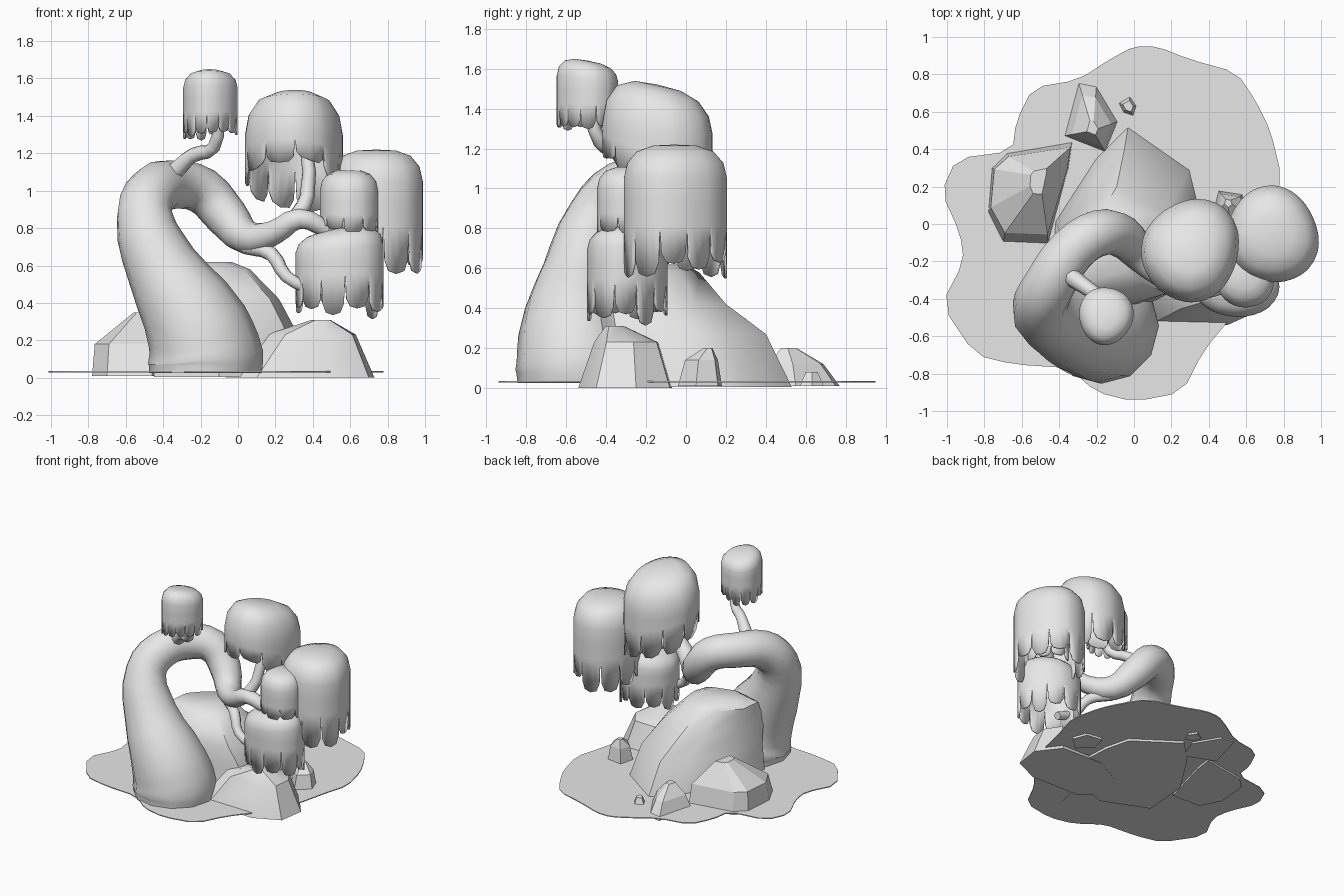
import bpy, bmesh, math, random
from mathutils import Vector

cube = bpy.data.objects.get("Cube")
if cube:
    bpy.data.objects.remove(cube, do_unlink=True)

random.seed(4)

grey = bpy.data.materials.new("light grey")
grey.use_nodes = True
grey.diffuse_color = (.8, .8, .8, 1)
for node in grey.node_tree.nodes:
    if node.type == "BSDF_PRINCIPLED":
        node.inputs["Base Color"].default_value = (.8, .8, .8, 1)


def make_active(obj):
    bpy.ops.object.select_all(action="DESELECT")
    obj.select_set(True)
    bpy.context.view_layer.objects.active = obj


def finish(name, bm, smooth_angle=None):
    """Turn a bmesh into a named object, optionally smooth."""
    bmesh.ops.recalc_face_normals(bm, faces=bm.faces[:])
    mesh = bpy.data.meshes.new(name)
    bm.to_mesh(mesh)
    bm.free()
    obj = bpy.data.objects.new(name, mesh)
    bpy.context.collection.objects.link(obj)
    mesh.materials.append(grey)
    if smooth_angle:
        make_active(obj)
        bpy.ops.object.shade_smooth_by_angle(angle=math.radians(smooth_angle))
    return obj


def rock(name, outline, layers, z=.005, smooth_angle=None):
    """Stack scaled copies of an outline; layers are (scale x, scale y, cx, cy, z)."""
    bm = bmesh.new()
    rings = [[bm.verts.new((x, y, z)) for x, y in outline]]
    for sx, sy, cx, cy, height in layers:
        rings.append([bm.verts.new((cx + (x - cx) * sx, cy + (y - cy) * sy, height))
                      for x, y in outline])
    count = len(outline)
    for low, high in zip(rings, rings[1:]):
        for i in range(count):
            j = (i + 1) % count
            bm.faces.new((low[i], low[j], high[j], high[i]))
    bm.faces.new(rings[0])
    bm.faces.new(rings[-1])
    return finish(name, bm, smooth_angle)


def rounded(outline, cut=.22):
    """Cut the corners of an outline once."""
    points = [Vector(p) for p in outline]
    result = []
    for a, b in zip(points, points[1:] + points[:1]):
        result += [a.lerp(b, cut), b.lerp(a, cut)]
    return result


def limb(name, path, sides=3):
    """Tapered tube through points given as (x, y, z, radius)."""
    curve = bpy.data.curves.new(name, "CURVE")
    curve.dimensions = "3D"
    curve.bevel_depth = 1
    curve.bevel_resolution = sides
    curve.resolution_u = 3
    curve.use_fill_caps = True
    spline = curve.splines.new("BEZIER")
    spline.bezier_points.add(len(path) - 1)
    for point, (x, y, z, radius) in zip(spline.bezier_points, path):
        point.co = (x, y, z)
        point.radius = radius
        point.handle_left_type = point.handle_right_type = "AUTO"
    obj = bpy.data.objects.new(name, curve)
    bpy.context.collection.objects.link(obj)
    curve.materials.append(grey)
    make_active(obj)
    bpy.ops.object.convert(target="MESH")
    bpy.ops.object.shade_smooth_by_angle(angle=math.radians(50))


def crown(name, centre, size, top, brim, notch, tip, strands,
          tilt=(0, 0), longer=(0, 0)):
    """Lumpy dome whose skirt hangs down in separate round-ended strands."""
    bm = bmesh.new()
    middle = Vector(centre)
    dome = [(.42, .97), (.74, .8), (.93, .46), (1, 0)]
    flap = [(-.5, 0), (-.45, .72), (-.3, .94), (0, 1), (.3, .94), (.45, .72)]
    columns = []
    lumps = [random.uniform(0, math.tau) for _ in range(2)]
    for s in range(strands):
        reach = random.uniform(.65, 1)
        for offset, fall in flap:
            angle = (s + offset) / strands * math.tau
            lump = 1 + .04 * math.sin(2 * angle + lumps[0]) + .03 * math.sin(3 * angle + lumps[1])
            c, d = math.cos(angle) * lump, math.sin(angle) * lump
            drop = longer[0] * c + longer[1] * d
            gap = notch + drop * .5
            bottom = gap + (tip + drop - gap) * reach * fall
            column = []
            for radius, height in dome:
                x, y = c * radius, d * radius
                z = brim + (top - brim) * height + (tilt[0] * x + tilt[1] * y) * (.5 + height / 2)
                column.append(bm.verts.new((middle.x + x * size[0], middle.y + y * size[1], z)))
            # the skirt runs from the brim past the notch line to the strand end
            for z in ((brim + gap) / 2, gap, bottom):
                z = max(z, bottom) - .001 * len(column)
                column.append(bm.verts.new((middle.x + c * size[0], middle.y + d * size[1], z)))
            columns.append(column)
    peak = bm.verts.new((middle.x, middle.y, top))
    for left, right in zip(columns, columns[1:] + columns[:1]):
        bm.faces.new((peak, left[0], right[0]))
        for i in range(len(left) - 1):
            bm.faces.new((left[i], left[i + 1], right[i + 1], right[i]))
    obj = finish(name, bm, 45)
    shell = obj.modifiers.new("thickness", "SOLIDIFY")
    shell.thickness = .012


# ground patch
shore = [(0, .95), (.12, .95), (.3, .88), (.55, .81), (.65, .66), (.73, .5), (.79, .25),
         (.73, .05), (.66, -.25), (.52, -.5), (.37, -.68), (.26, -.9), (0, -.95),
         (-.2, -.9), (-.35, -.77), (-.65, -.75), (-.85, -.7), (-1.03, -.43), (-.91, -.2),
         (-.93, -.05), (-1.03, .17), (-.95, .35), (-.65, .39), (-.63, .55), (-.54, .73),
         (-.3, .77), (-.13, .88)]
rock("ground", rounded(shore), [(1, 1, 0, 0, .035)], z=.028)

# large mound behind the trunk, with a broad flat top
rock("mound",
     [(.36, -.1), (.35, .1), (.3, .3), (-.03, .53), (-.2, .36), (-.42, .02),
      (-.45, -.35), (-.1, -.5), (.3, -.35)],
     [(.9, .85, -.24, -.33, .27), (.8, .65, -.34, -.41, .42), (.6, .42, -.38, -.27, .58),
      (.4, .28, -.3, -.22, .62)], smooth_angle=40)

# boulder in front
rock("front_boulder",
     [(-.07, -.4), (.1, -.53), (.5, -.54), (.7, -.45), (.73, -.25), (.6, -.08),
      (.25, -.07), (0, -.2)],
     [(.6, .68, .48, -.29, .23), (.12, .2, .46, -.37, .31)], z=0, smooth_angle=30)

# faceted stones at the sides and back
rock("right_stone",
     [(-.78, .06), (-.76, .3), (-.68, .38), (-.33, .44), (-.35, .3), (-.46, -.11), (-.7, -.1)],
     [(.95, .85, -.5, .25, .18), (.2, .25, -.5, .25, .35)], z=.01)
rock("back_stone", [(-.38, .47), (-.3, .77), (-.2, .75), (-.08, .55), (-.15, .38)],
     [(.7, .7, -.22, .5, .12), (.2, .2, -.22, .5, .2)], z=.01)
rock("pebble", [(-.09, .65), (-.02, .69), (.02, .63), (0, .57), (-.06, .59)],
     [(.5, .5, -.03, .63, .08)], z=.01)
rock("left_stone", [(.42, .06), (.45, .18), (.58, .16), (.62, .05), (.52, -.04)],
     [(.75, .75, .52, .1, .14), (.2, .2, .5, .12, .2)], z=.01)

# arched trunk, wide at the foot
limb("trunk", [(-.175, -.545, .025, .3), (-.175, -.545, .11, .31), (-.22, -.56, .27, .28),
               (-.41, -.52, .6, .195), (-.5, -.44, .87, .15), (-.45, -.32, 1, .14),
               (-.33, -.14, 1.03, .13), (-.19, -.05, 1, .125), (-.06, -.07, .86, .115),
               (.05, -.18, .75, .09), (.2, -.3, .78, .065), (.33, -.35, .85, .055),
               (.48, -.33, .79, .045)], 4)

# branches
limb("top_branch", [(-.34, -.28, 1.1, .05), (-.24, -.35, 1.19, .04),
                    (-.13, -.43, 1.23, .035), (-.11, -.49, 1.45, .03)], 2)
limb("low_branch", [(.04, -.2, .7, .04), (.18, -.3, .66, .04),
                    (.26, -.36, .54, .035), (.42, -.36, .46, .03)], 2)
limb("upper_branch", [(.3, -.34, .84, .045), (.37, -.29, .97, .04), (.35, -.18, 1.35, .03)], 2)
limb("side_branch", [(.45, -.33, .79, .045), (.6, -.25, .85, .04), (.72, -.08, 1.1, .03)], 2)

# drooping crowns of leaves
crown("top_crown", (-.15, -.49), (.14, .16), 1.64, 1.55, 1.43, 1.27, 13, tilt=(0, -.03))
crown("centre_crown", (.305, -.14), (.265, .27), 1.52, 1.3, 1.2, .98, 10,
      tilt=(0, -.06), longer=(-.05, -.16))
crown("outer_crown", (.74, -.06), (.255, .25), 1.22, 1.05, .82, .55, 11)
crown("small_crown", (.59, -.28), (.155, .17), 1.11, 1, .88, .76, 9)
crown("low_crown", (.54, -.3), (.235, .2), .8, .69, .56, .32, 11, tilt=(.04, 0))
